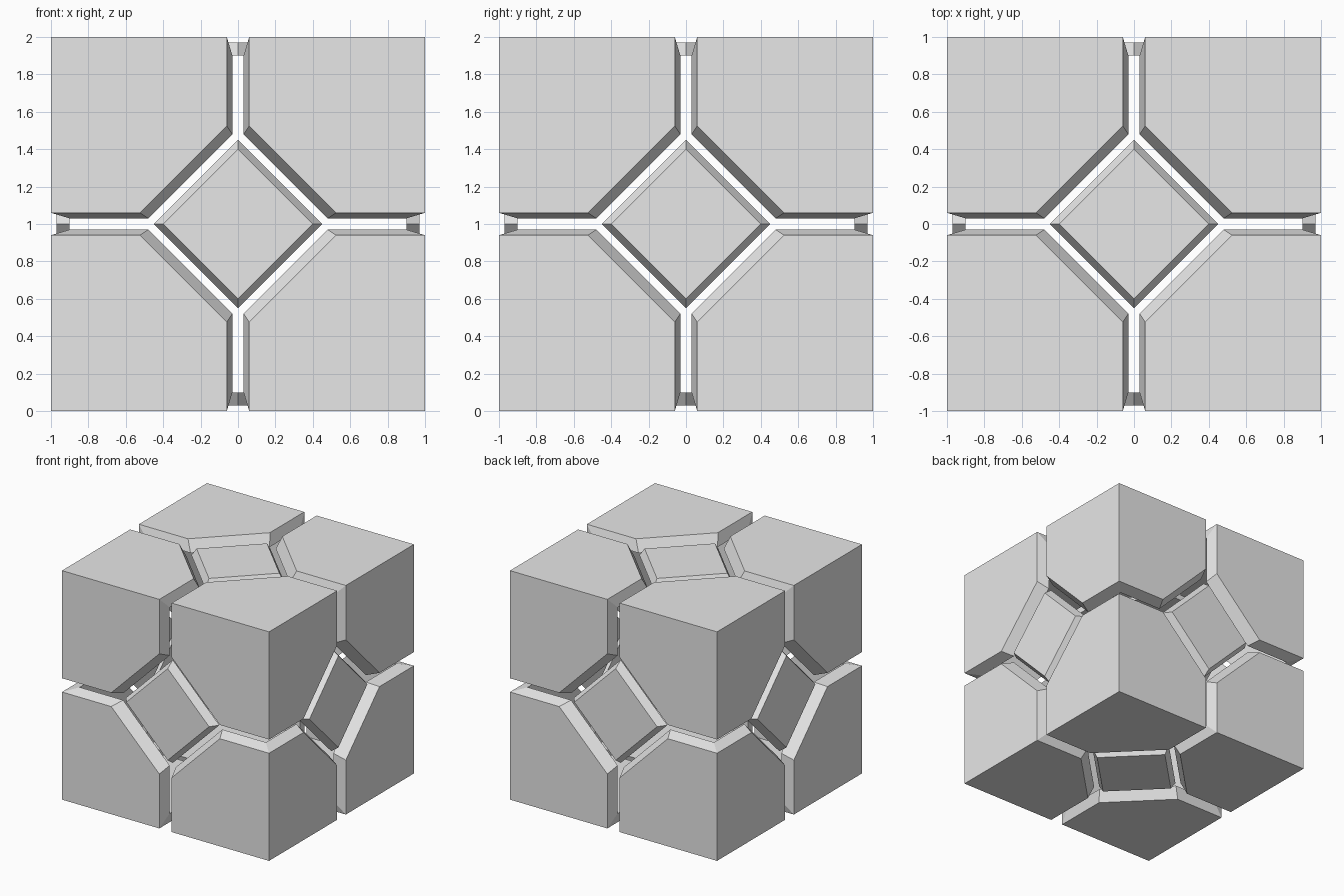
import bpy
import bmesh
from itertools import product
from mathutils import Vector

cube = bpy.data.objects.get("Cube")
if cube:
    bpy.data.objects.remove(cube, do_unlink=True)

grey = bpy.data.materials.new("light_grey")
grey.use_nodes = True
grey.diffuse_color = (0.8, 0.8, 0.8, 1)
grey.node_tree.nodes["Principled BSDF"].inputs["Base Color"].default_value = (0.8, 0.8, 0.8, 1)

CENTRE = Vector((0, 0, 1))


def build(name, polygons):
    """Make a closed flat-faced part from polygons that share corners."""
    bm = bmesh.new()
    for points in polygons:
        bm.faces.new([bm.verts.new(Vector(p) + CENTRE) for p in points])
    bmesh.ops.remove_doubles(bm, verts=bm.verts, dist=0.0005)
    bmesh.ops.recalc_face_normals(bm, faces=bm.faces)
    mesh = bpy.data.meshes.new(name)
    bm.to_mesh(mesh)
    bm.free()
    mesh.materials.append(grey)
    obj = bpy.data.objects.new(name, mesh)
    bpy.context.collection.objects.link(obj)


def on_side(u, v, d, axis):
    """Place a point of a side at distance d along the given axis."""
    p = [u, v, d]
    return [p[(i + 2 - axis) % 3] for i in range(3)]


def corner_side(d, gap, cut, axis):
    """Square with its inner corner cut off, one third of a corner shell."""
    flat = [(d, d), (gap, d), (gap, cut), (cut, gap), (d, gap)]
    return [on_side(u, v, d, axis) for u, v in flat]


# Corner shells: outer skin, inner skin and sloping rim
shell = []
for axis in range(3):
    outer = corner_side(1.0, 0.06, 0.525, axis)
    inner = corner_side(0.9, 0.03, 0.48, axis)
    shell += [outer, inner]
    shell += [(outer[i], outer[i + 1], inner[i + 1], inner[i]) for i in range(1, 4)]

for sx, sy, sz in product((-1, 1), repeat=3):
    name = "_".join(("corner", "left" if sx > 0 else "right",
                     "back" if sy > 0 else "front", "top" if sz > 0 else "bottom"))
    build(name, [[(x * sx, y * sy, z * sz) for x, y, z in poly] for poly in shell])


# Diamond plates with bevelled rims in the middle of each side
def diamond(r, d, axis):
    return [on_side(u, v, d, axis) for u, v in ((r, 0), (0, r), (-r, 0), (0, -r))]


sides = (("right", "left"), ("front", "back"), ("bottom", "top"))
for axis, names in enumerate(sides):
    for sign, side in zip((-1, 1), names):
        face = diamond(0.4, 0.97 * sign, axis)
        base = diamond(0.45, 0.9 * sign, axis)
        rim = [(face[i - 1], face[i], base[i], base[i - 1]) for i in range(4)]
        build("centre_plate_" + side, [face, base] + rim)
